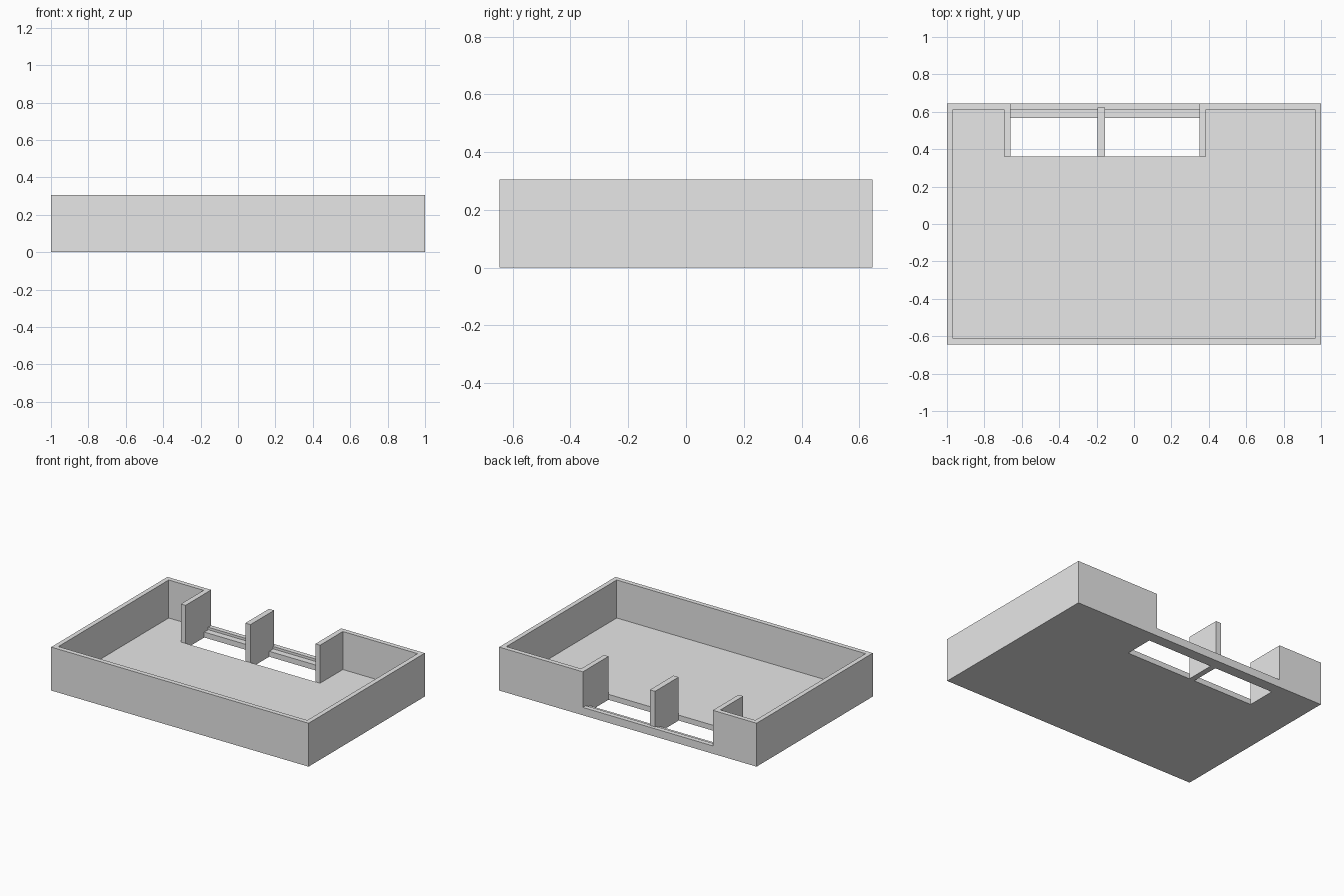
import bpy
import bmesh

cube = bpy.data.objects.get("Cube")
if cube:
    bpy.data.objects.remove(cube, do_unlink=True)

# Overall sizes
HX, HY, TOP = 1.0, 0.645, 0.305
WALL, FLOOR, SILL = 0.033, 0.038, 0.055
NOTCH_L, NOTCH_R = -0.66, 0.35
RIB_L, RIB_R = -0.195, -0.155
HOLE_FRONT, HOLE_BACK = 0.36, 0.568

grey = bpy.data.materials.new("plain_grey")
grey.use_nodes = True
grey.diffuse_color = (0.8, 0.8, 0.8, 1)
grey.node_tree.nodes["Principled BSDF"].inputs["Base Color"].default_value = (0.8, 0.8, 0.8, 1)


def finish(bm, name):
    bmesh.ops.remove_doubles(bm, verts=bm.verts, dist=1e-5)
    bmesh.ops.dissolve_limit(bm, angle_limit=0.01, verts=bm.verts, edges=bm.edges)
    bmesh.ops.recalc_face_normals(bm, faces=bm.faces)
    mesh = bpy.data.meshes.new(name)
    bm.to_mesh(mesh)
    bm.free()
    mesh.materials.append(grey)
    obj = bpy.data.objects.new(name, mesh)
    bpy.context.collection.objects.link(obj)
    return obj


def box(name, x0, x1, y0, y1, z0, z1):
    bm = bmesh.new()
    bmesh.ops.create_cube(bm, size=1)
    for v in bm.verts:
        v.co = (x1 if v.co.x > 0 else x0,
                y1 if v.co.y > 0 else y0,
                z1 if v.co.z > 0 else z0)
    return finish(bm, name)


def height(x, y):
    """Height of the tray over a point of its plan; zero is open."""
    in_notch = NOTCH_L < x < NOTCH_R
    if abs(x) > HX or abs(y) > HY:
        return 0
    if abs(x) > HX - WALL or abs(y) > HY - WALL:
        return SILL if in_notch and y > 0 else TOP
    if in_notch and not RIB_L < x < RIB_R and HOLE_FRONT < y < HOLE_BACK:
        return 0
    return FLOOR


# Tray: floor with two openings, rim walls and a low sill, built from plan cells
xs = [-HX, -HX + WALL, NOTCH_L, RIB_L, RIB_R, NOTCH_R, HX - WALL, HX]
ys = [-HY, -HY + WALL, HOLE_FRONT, HOLE_BACK, HY - WALL, HY]
bm = bmesh.new()


def quad(*points):
    bm.faces.new([bm.verts.new(p) for p in points])


for x0, x1 in zip(xs, xs[1:]):
    for y0, y1 in zip(ys, ys[1:]):
        cx, cy = (x0 + x1) / 2, (y0 + y1) / 2
        h = height(cx, cy)
        if not h:
            continue
        corners = [(x0, y0), (x1, y0), (x1, y1), (x0, y1)]
        quad(*[(x, y, h) for x, y in corners])
        quad(*[(x, y, 0) for x, y in reversed(corners)])
        # Side faces wherever the neighbouring cell is lower
        e = 0.001
        beside = [(cx, y0 - e), (x1 + e, cy), (cx, y1 + e), (x0 - e, cy)]
        for i, point in enumerate(beside):
            low = height(*point)
            if low < h:
                a, b = corners[i], corners[(i + 1) % 4]
                quad((*a, low), (*b, low), (*b, h), (*a, h))
finish(bm, "tray")

# Upright partitions beside and between the openings
box("left_partition", NOTCH_R, NOTCH_R + 0.036, HOLE_FRONT, HY - WALL, FLOOR, TOP)
box("right_partition", NOTCH_L - 0.036, NOTCH_L, HOLE_FRONT, HY - WALL, FLOOR, TOP)
box("middle_partition", RIB_L, RIB_R, HOLE_FRONT, HY - WALL + 0.01, FLOOR, TOP)
